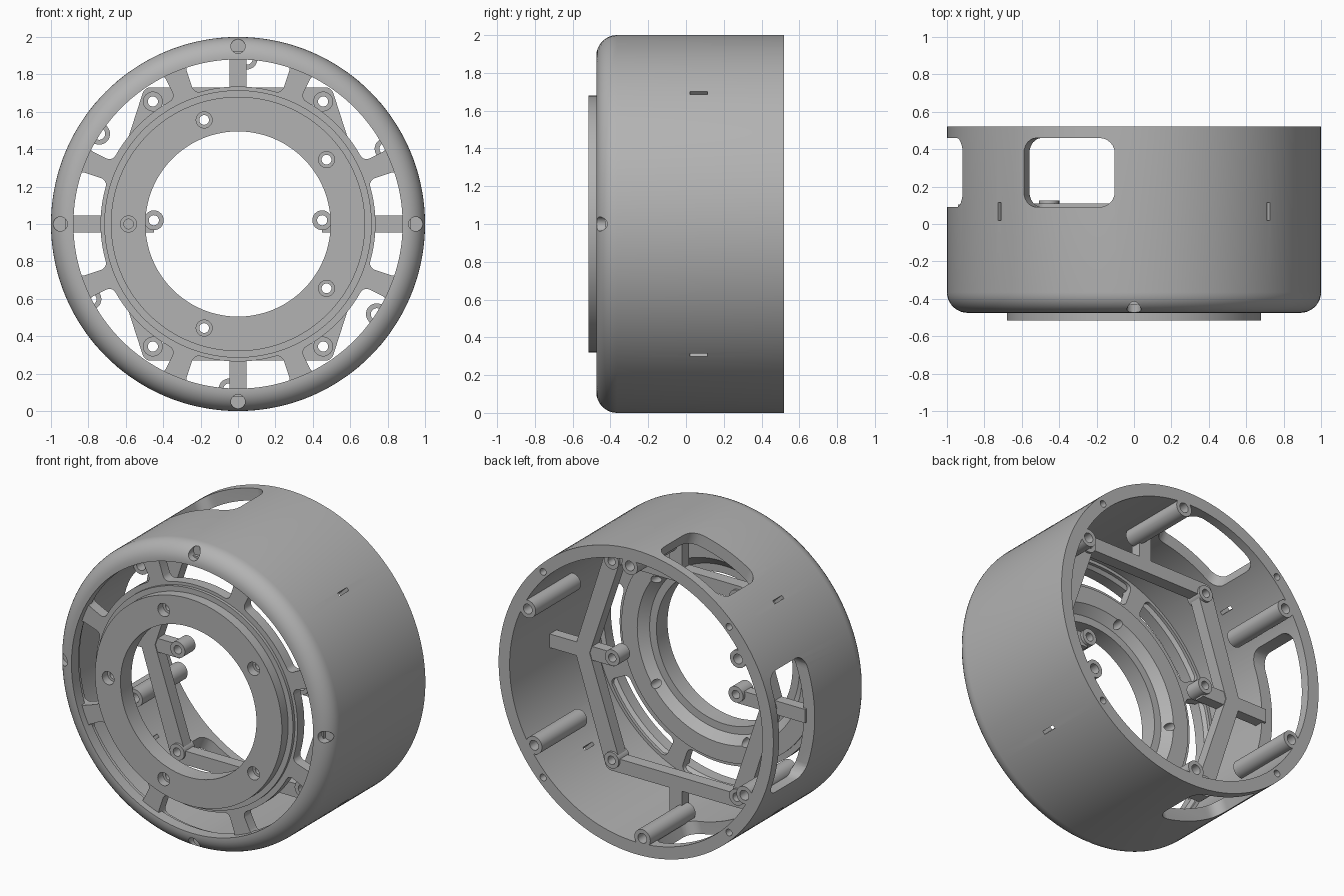
import bpy, bmesh
from math import sin, cos, pi, radians
from mathutils import Matrix, Vector

if "Cube" in bpy.data.objects:
    bpy.data.objects.remove(bpy.data.objects["Cube"])

grey = bpy.data.materials.new("plain grey")
grey.use_nodes = True
COLOR = (0.45, 0.45, 0.45, 1)
grey.diffuse_color = COLOR
grey.node_tree.nodes["Principled BSDF"].inputs["Base Color"].default_value = COLOR
UP = Vector((0, 0, 1))


def finish(name, bm):
    bmesh.ops.recalc_face_normals(bm, faces=bm.faces)
    mesh = bpy.data.meshes.new(name)
    bm.to_mesh(mesh)
    bm.free()
    mesh.materials.append(grey)
    ob = bpy.data.objects.new(name, mesh)
    bpy.context.collection.objects.link(ob)
    return ob


def polar(r, deg):
    return r * cos(radians(deg)), r * sin(radians(deg))


def lathe(name, profile, n=144):
    """Revolve a closed (radius, y) profile about the y axis."""
    bm = bmesh.new()
    rings = []
    for i in range(n):
        a = 2 * pi * i / n
        rings.append([bm.verts.new((r * cos(a), y, 1 + r * sin(a))) for r, y in profile])
    m = len(profile)
    for i in range(n):
        a, b = rings[i], rings[(i + 1) % n]
        for j in range(m):
            k = (j + 1) % m
            bm.faces.new((a[j], a[k], b[k], b[j]))
    return finish(name, bm)


def prism(name, pts, y0, y1, corners=(), bevel=0):
    """Extrude an (x, z) outline along y, rounding the listed corners."""
    bm = bmesh.new()
    front = [bm.verts.new((x, y0, z + 1)) for x, z in pts]
    back = [bm.verts.new((x, y1, z + 1)) for x, z in pts]
    n = len(pts)
    bm.faces.new(front)
    bm.faces.new(back)
    for i in range(n):
        j = (i + 1) % n
        bm.faces.new((front[i], front[j], back[j], back[i]))
    if bevel:
        edges = [bm.edges.get((front[i], back[i])) for i in corners]
        bmesh.ops.bevel(bm, geom=edges, offset=bevel, segments=5, profile=0.5, affect='EDGES')
    return finish(name, bm)


def rod(x, z, r, y0, y1, n=32):
    return prism("rod", [(x + r * cos(2 * pi * i / n), z + r * sin(2 * pi * i / n))
                         for i in range(n)], y0, y1)


def radial_box(r0, r1, half, y0, y1, deg, bevel=0):
    """Box pointing outward at an angle, with its lengthwise edges rounded."""
    bm = bmesh.new()
    bmesh.ops.create_cube(bm, size=1)
    for v in bm.verts:
        v.co = ((r0 + r1) / 2 + v.co.x * (r1 - r0), (y0 + y1) / 2 + v.co.y * (y1 - y0),
                v.co.z * 2 * half)
    if bevel:
        edges = [e for e in bm.edges if abs(e.verts[0].co.x - e.verts[1].co.x) > 0.01]
        bmesh.ops.bevel(bm, geom=edges, offset=bevel, segments=6, profile=0.5, affect='EDGES')
    bmesh.ops.transform(bm, verts=bm.verts,
                        matrix=Matrix.Translation(UP) @ Matrix.Rotation(-radians(deg), 4, 'Y'))
    return finish("box", bm)


def combine(target, tools, operation):
    for tool in tools:
        mod = target.modifiers.new("cut", 'BOOLEAN')
        mod.operation = operation
        mod.solver = 'EXACT'
        mod.object = tool
        bpy.context.view_layer.objects.active = target
        bpy.ops.object.modifier_apply(modifier=mod.name)
        bpy.data.objects.remove(tool)


def smooth(ob):
    bpy.ops.object.select_all(action='DESELECT')
    ob.select_set(True)
    bpy.context.view_layer.objects.active = ob
    bpy.ops.object.shade_smooth_by_angle(angle=radians(30))


# Outer housing: cylinder wall with a rounded front lip
fillet = [(0.89 + 0.11 * cos(radians(a)), -0.365 - 0.11 * sin(radians(a))) for a in range(0, 91, 10)]
housing = lathe("housing", [(0.92, 0.52), (1, 0.52)] + fillet
                + [(0.88, -0.475), (0.88, -0.40), (0.92, -0.36)])

# Three side windows and four thin slots
combine(housing, [radial_box(0.6, 1.2, half, 0.09, 0.46, deg, 0.08)
                  for deg, half in ((111, 0.26), (180, 0.40), (249, 0.26))], 'DIFFERENCE')
combine(housing, [radial_box(0.8, 1.1, 0.011, 0.02, 0.115, deg)
                  for deg in (44, 136, 224, 316)], 'DIFFERENCE')

# Screw bosses along the inner wall
boss_spots = [polar(0.885, 27 + 60 * k) for k in range(6)]
combine(housing, [rod(x, z, 0.058, 0.05, 0.52) for x, z in boss_spots], 'UNION')
combine(housing, [rod(x, z, 0.032, -0.1, 0.6) for x, z in boss_spots], 'DIFFERENCE')

# Screw holes in the back rim and the front lip
for k in range(4):
    x, z = polar(0.957, 45 + 90 * k)
    combine(housing, [rod(x, z, 0.022, 0.4, 0.6)], 'DIFFERENCE')
    x, z = polar(0.95, 90 * k)
    combine(housing, [rod(x, z, 0.038, -0.6, -0.41)], 'DIFFERENCE')
smooth(housing)

# Spoked front disc
spokes = lathe("spoked_disc", [(0.69, -0.43), (0.925, -0.43), (0.925, -0.36), (0.69, -0.36)])
for k in range(8):
    mid, half, n = 45 * k, 18.5, 12
    inner_r = 0.735 if k % 2 == 0 else 0.75
    steps = [mid - half + 2 * half * i / n for i in range(n + 1)]
    outline = [polar(inner_r, a) for a in steps] + [polar(0.9, a) for a in reversed(steps)]
    corners = (0, n, n + 1, 2 * n + 1)
    combine(spokes, [prism("opening", outline, -0.6, -0.2, corners, 0.035)], 'DIFFERENCE')
smooth(spokes)

# Raised mounting flange with five bolt holes
flange = lathe("mounting_flange", [(0.495, -0.515), (0.68, -0.515), (0.68, -0.45), (0.715, -0.45),
                                   (0.715, -0.35), (0.6, -0.35), (0.545, -0.40), (0.495, -0.40)])
for k in range(5):
    x, z = polar(0.585, 36 + 72 * k)
    combine(flange, [rod(x, z, 0.043, -0.6, -0.46), rod(x, z, 0.026, -0.6, -0.2)], 'DIFFERENCE')
smooth(flange)


# Inner hexagonal bracket with wall arms
def hexagon(x, z, tip):
    return [(tip, 0), (x, z), (-x, z), (-tip, 0), (-x, -z), (x, -z)]


Y0, Y1 = 0.03, 0.11
bracket = prism("inner_bracket", hexagon(0.5, 0.73, 0.735), Y0, Y1, (1, 2, 4, 5), 0.03)
combine(bracket, [prism("hollow", hexagon(0.41, 0.64, 0.625), Y0 - 0.1, Y1 + 0.1)], 'DIFFERENCE')
combine(bracket, [radial_box(0.45 if deg % 180 == 0 else 0.66, 0.94, 0.045, Y0 + 0.005, Y1 - 0.005, deg)
                  for deg in (0, 90, 180, 270)], 'UNION')
pads = [(sx * 0.45, 0.02) for sx in (-1, 1)]
pads += [(sx * 0.455, sz * 0.655) for sx in (-1, 1) for sz in (-1, 1)]
combine(bracket, [rod(x, z, 0.053, Y0 - 0.015, Y1 + 0.015) for x, z in pads], 'UNION')
combine(bracket, [rod(x, z, 0.027, Y0 - 0.1, Y1 + 0.1) for x, z in pads], 'DIFFERENCE')
smooth(bracket)
